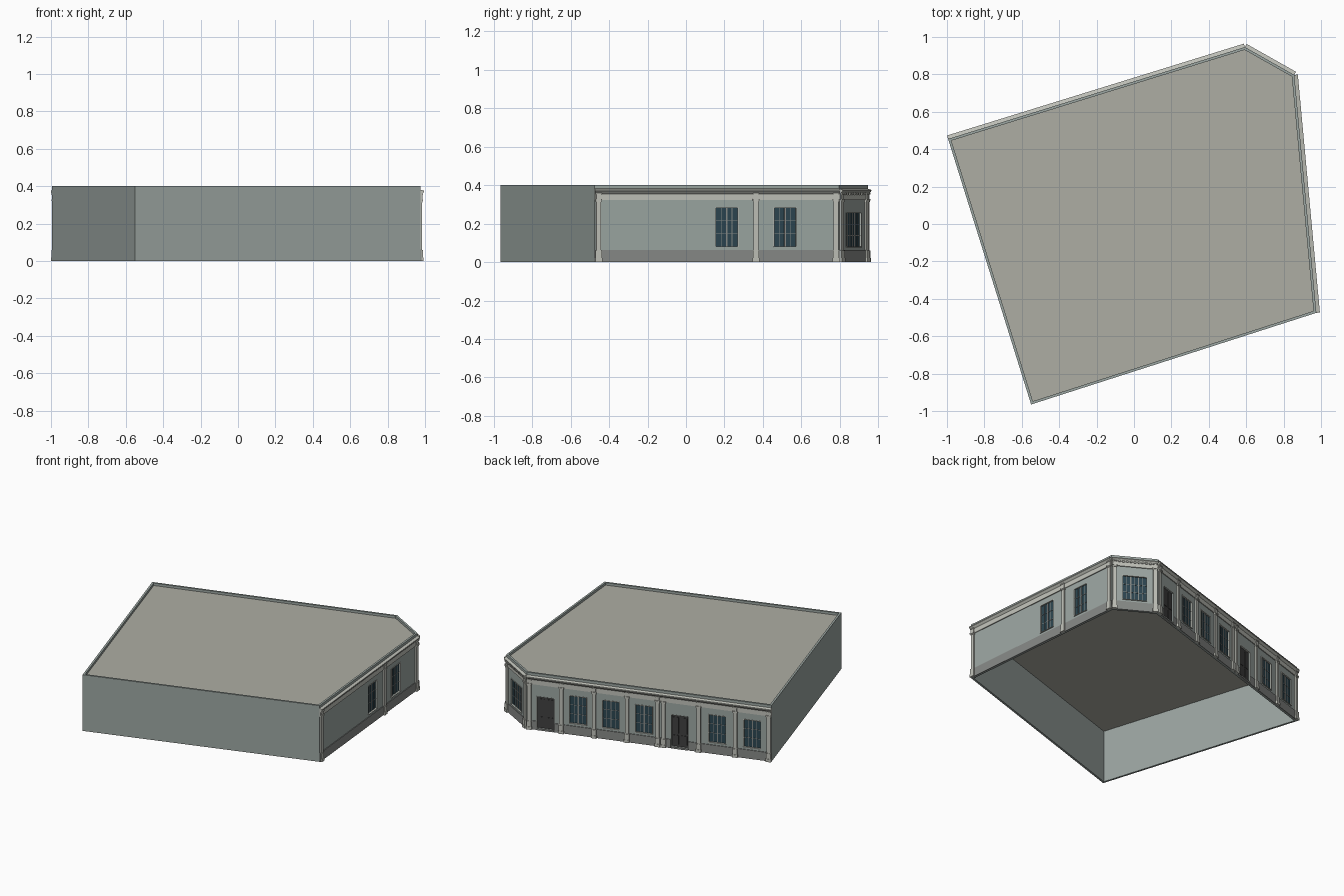
import bpy, bmesh
from mathutils import Vector, Matrix

if "Cube" in bpy.data.objects:
    bpy.data.objects.remove(bpy.data.objects["Cube"])

H, ROOF, THICK = 0.40, 0.383, 0.014
# Footprint, counter-clockwise: back-left, front-left, front-right, chamfer ends
A, E, D, C, B = [Vector((x, y, 0)) for x, y in
                 [(-.994, .455), (-.55, -.965), (.975, -.475), (.857, .797), (.593, .946)]]
OUT = [A, E, D, C, B]


def material(name, rgb):
    m = bpy.data.materials.new(name)
    m.diffuse_color = (*rgb, 1)
    m.use_nodes = True
    m.node_tree.nodes["Principled BSDF"].inputs["Base Color"].default_value = m.diffuse_color
    return m


WALL = material("wall_paint", (.33, .38, .36))
BASE = material("plinth_paint", (.24, .25, .24))
TRIM = material("trim_paint", (.52, .53, .48))
ROOFM = material("roof_felt", (.42, .42, .37))
GLASS = material("window_glass", (.025, .06, .08))
DOOR = material("door_paint", (.05, .05, .05))


def finish(name, bm, mat):
    bmesh.ops.recalc_face_normals(bm, faces=bm.faces)
    me = bpy.data.meshes.new(name)
    bm.to_mesh(me)
    bm.free()
    ob = bpy.data.objects.new(name, me)
    bpy.context.collection.objects.link(ob)
    if mat:
        me.materials.append(mat)
    return ob


def offset(poly, d):
    """Inset a convex counter-clockwise polygon by d."""
    res = []
    for i, p in enumerate(poly):
        a = (p - poly[i - 1]).normalized()
        b = (poly[(i + 1) % len(poly)] - p).normalized()
        na, nb = Vector((-a.y, a.x, 0)), Vector((-b.y, b.x, 0))
        res.append(p + (na + nb) * d / (1 + na.dot(nb)))
    return res


def prism(bm, poly, z0, z1):
    lo = [bm.verts.new((p.x, p.y, z0)) for p in poly]
    hi = [bm.verts.new((p.x, p.y, z1)) for p in poly]
    for i in range(len(poly)):
        j = (i + 1) % len(poly)
        bm.faces.new((lo[i], lo[j], hi[j], hi[i]))
    return lo, hi


# Wall shell: open ring with a parapet rising above the roof
bm = bmesh.new()
inner = offset(OUT, THICK)
lo, hi = prism(bm, OUT, 0, H)
li, hi2 = prism(bm, inner, 0, H)
for i in range(5):
    j = (i + 1) % 5
    bm.faces.new((lo[i], lo[j], li[j], li[i]))
    bm.faces.new((hi[i], hi[j], hi2[j], hi2[i]))
walls = finish("walls", bm, WALL)

# Roof slab
bm = bmesh.new()
lo, hi = prism(bm, offset(OUT, THICK - .002), ROOF - .008, ROOF)
bm.faces.new(lo)
bm.faces.new(hi)
finish("roof", bm, ROOFM)

cutter_bm = bmesh.new()


class Facade:
    """Parts placed in wall coordinates: u along, n outward, z up."""

    def __init__(self, name, p, q):
        d = (q - p).normalized()
        n = Vector((d.y, -d.x, 0))
        self.name, self.length = name, (q - p).length
        self.m = Matrix(((d.x, n.x, 0, p.x), (d.y, n.y, 0, p.y), (0, 0, 1, 0), (0, 0, 0, 1)))
        self.parts = {}
        self.doors = []

    def bm(self, part, mat):
        return self.parts.setdefault(part, (bmesh.new(), mat))[0]

    def box_in(self, bm, u0, u1, n0, n1, z0, z1):
        loc = Matrix.Translation(((u0 + u1) / 2, (n0 + n1) / 2, (z0 + z1) / 2))
        scl = Matrix.Diagonal((u1 - u0, n1 - n0, z1 - z0, 1))
        bmesh.ops.create_cube(bm, size=1, matrix=self.m @ loc @ scl)

    def box(self, part, mat, *dims):
        self.box_in(self.bm(part, mat), *dims)

    def frame(self, part, u0, u1, z0, z1, w, n0, n1, sill=True):
        self.box(part, TRIM, u0 - w, u0, n0, n1, z0, z1)
        self.box(part, TRIM, u1, u1 + w, n0, n1, z0, z1)
        self.box(part, TRIM, u0 - w, u1 + w, n0, n1, z1, z1 + w)
        if sill:
            self.box(part, TRIM, u0 - w, u1 + w, n0, n1 + .003, z0 - w, z0)

    def window(self, u, w=.112, z0=.08, z1=.272, cols=4, rows=3):
        u0, u1 = u - w / 2, u + w / 2
        self.box_in(cutter_bm, u0, u1, -.03, .03, z0, z1)
        self.box("window_glass", GLASS, u0, u1, -.012, -.008, z0, z1)
        self.frame("window_frames", u0, u1, z0, z1, .004, -.009, .003)
        for i in range(1, cols):
            t = .004 if i % 2 == 0 else .0015
            c = u0 + w * i / cols
            self.box("window_bars", BASE, c - t, c + t, -.009, -.005, z0, z1)
        for i in range(1, rows):
            c = z0 + (z1 - z0) * i / rows
            self.box("window_bars", BASE, u0, u1, -.009, -.006, c - .0015, c + .0015)

    def door(self, u, w=.115, z0=.012, z1=.235):
        u0, u1 = u - w / 2, u + w / 2
        self.doors.append((u0 - .003, u1 + .003))
        self.box_in(cutter_bm, u0, u1, -.03, .03, z0, z1)
        self.box("doors", DOOR, u0, u1, -.013, -.010, z0, z1)
        for s in (0, 1):        # two leaves, each with a low and a high panel
            a = u0 + s * w / 2
            self.box("doors", DOOR, a + .01, a + w / 2 - .01, -.011, -.007, z0 + .015, z0 + .08)
            self.box("doors", DOOR, a + .01, a + w / 2 - .01, -.011, -.007, z0 + .095, z1 - .015)
        self.box("door_steps", BASE, u0, u1, -.012, .008, 0, z0)
        self.frame("door_frames", u0, u1, z0, z1, .003, -.01, .002, sill=False)

    def pilaster(self, u):
        # plinth, base, shaft, capital, frieze bracket
        for w, n, z0, z1 in [(.036, .017, 0, .02), (.032, .014, .02, .06), (.025, .010, .06, .312),
                             (.030, .012, .312, .32), (.035, .015, .32, .328), (.025, .011, .328, .352),
                             (.032, .015, .352, .358)]:
            self.box("pilasters", TRIM, u - w / 2, u + w / 2, -.002, n, z0, z1)

    def plinth(self):
        u = 0
        for a, b in sorted(self.doors) + [(self.length, 0)]:
            self.box("plinth", BASE, u, a, -.002, .005, 0, .062)
            u = b

    def cornice(self):
        prof = [(-.002, .322), (.006, .322), (.006, .355), (.011, .360),
                (.019, .369), (.019, .376), (-.002, .382)]
        bm = self.bm("cornice", TRIM)
        ends = [[bm.verts.new(self.m @ Vector((u, n, z))) for n, z in prof] for u in (0, self.length)]
        for e in ends:
            bm.faces.new(e)
        for i in range(len(prof)):
            j = (i + 1) % len(prof)
            bm.faces.new((ends[0][i], ends[0][j], ends[1][j], ends[1][i]))

    def build(self):
        self.plinth()
        self.cornice()
        for part, (bm, mat) in self.parts.items():
            finish(f"{self.name}_{part}", bm, mat)


# Right side: two wide bays, windows in the rear half
right = Facade("right", D, C)
for u in (.02, .842, right.length - .018):
    right.pilaster(u)
for u in (.69, .995):
    right.window(u, z0=.082, z1=.28)
right.build()

# Chamfered corner: one wide window, dentils under the cornice
corner = Facade("corner", C, B)
for u in (.018, corner.length - .018):
    corner.pilaster(u)
corner.window(corner.length / 2, w=.155, z0=.08, z1=.255, cols=6)
for i in range(9):
    u = .05 + i * (corner.length - .1) / 8
    corner.box("dentils", TRIM, u - .006, u + .006, .004, .013, .350, .361)
corner.build()

# Back: seven bays in two groups, a door leading each group
back = Facade("back", B, A)
L = back.length
lines = [.011, .142, .276, .41, .547, .703, .852, .989]
for i, t in enumerate(lines):
    if i == 4:                  # twin pilasters where the two groups meet
        back.pilaster(L * t - .02)
        back.pilaster(L * t + .02)
    else:
        back.pilaster(L * t)
for i in range(7):
    u = L * (lines[i] + lines[i + 1]) / 2
    if i in (0, 4):
        back.door(u)
    else:
        back.window(u)
back.build()

# Cut the openings through the walls
cutter = finish("opening_cutter", cutter_bm, None)
cutter.hide_render = True
mod = walls.modifiers.new("openings", 'BOOLEAN')
mod.operation, mod.solver, mod.object = 'DIFFERENCE', 'EXACT', cutter
bpy.context.view_layer.objects.active = walls
walls.select_set(True)
bpy.ops.object.modifier_apply(modifier=mod.name)
bpy.data.objects.remove(cutter)
